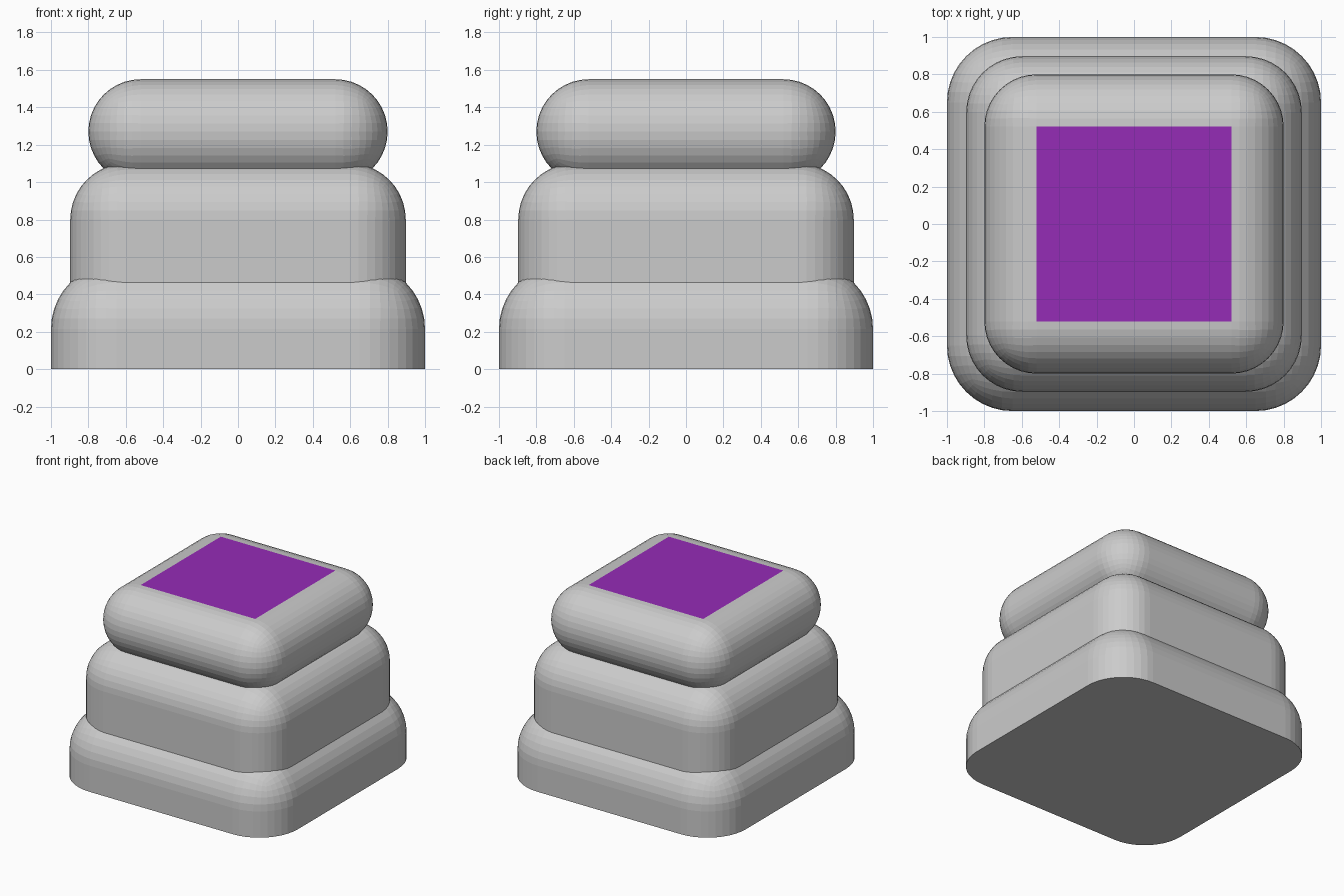
import bpy, bmesh
from mathutils import Matrix

if "Cube" in bpy.data.objects:
    bpy.data.objects.remove(bpy.data.objects["Cube"])

SEGMENTS = 10


def rounded_block(name, half, z0, z1, radius, round_bottom=False, top_mat=None):
    """Square block with rounded edges; the bottom rim may stay sharp."""
    bm = bmesh.new()
    bmesh.ops.create_cube(bm, size=1.0)
    bm.transform(Matrix.Translation((0, 0, (z0 + z1) / 2))
                 @ Matrix.Diagonal((2 * half, 2 * half, z1 - z0, 1)))
    edges = [e for e in bm.edges
             if round_bottom or max(v.co.z for v in e.verts) > z0 + 1e-4]
    bmesh.ops.bevel(bm, geom=edges, offset=radius, offset_type='OFFSET',
                    segments=SEGMENTS, profile=0.5, affect='EDGES')
    mesh = bpy.data.meshes.new(name)
    if top_mat:
        mesh.materials.append(bpy.data.materials.new("grey"))
        mesh.materials[0].diffuse_color = (0.8, 0.8, 0.8, 1)
        mesh.materials.append(top_mat)
        max(bm.faces, key=lambda f: f.calc_center_median().z).material_index = 1
    bm.to_mesh(mesh)
    bm.free()
    obj = bpy.data.objects.new(name, mesh)
    bpy.context.collection.objects.link(obj)
    return obj


purple = bpy.data.materials.new("purple")
purple.diffuse_color = (0.3, 0.025, 0.47, 1)

# Three stacked tiers, each sunk into the one beneath
rounded_block("base_tier", 1.0, 0.0, 0.565, 0.35)
rounded_block("middle_tier", 0.897, 0.35, 1.1, 0.3)
# Cushion-shaped top with a purple flat panel
rounded_block("top_cushion", 0.8, 0.99, 1.55, 0.2795, True, purple)

for m in bpy.data.materials:
    if m.users and not m.is_grease_pencil:
        m.use_nodes = True
        m.node_tree.nodes["Principled BSDF"].inputs["Base Color"].default_value = m.diffuse_color
